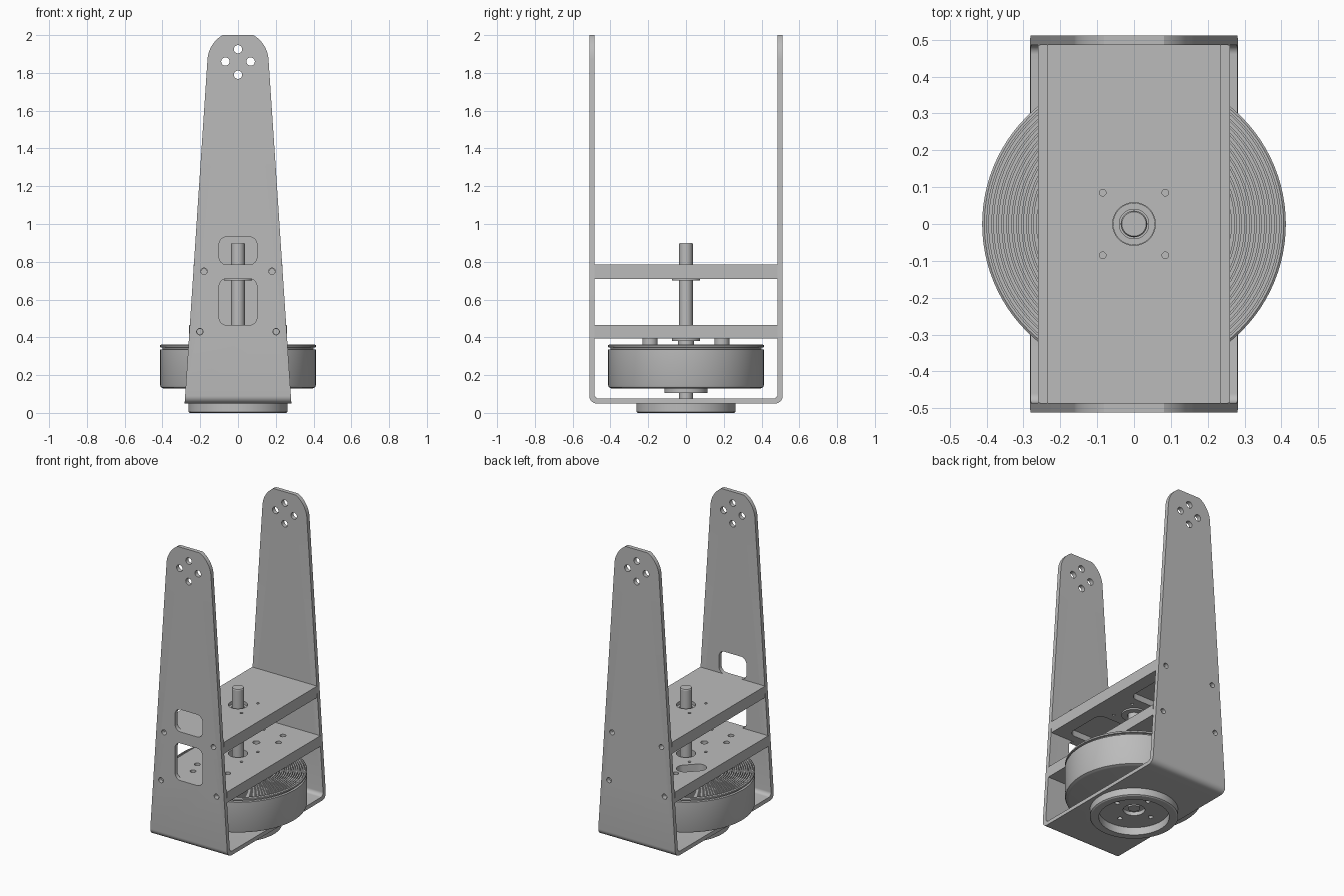
import bpy
import bmesh
import math

cube = bpy.data.objects.get("Cube")
if cube:
    bpy.data.objects.remove(cube, do_unlink=True)

grey = bpy.data.materials.new("machined grey")
grey.use_nodes = True
COLOUR = (0.5, 0.5, 0.5, 1)
grey.diffuse_color = COLOUR
grey.node_tree.nodes["Principled BSDF"].inputs["Base Color"].default_value = COLOUR


# Outline helpers
def arc(cx, cy, r, a0, a1, n):
    angles = [math.radians(a0 + (a1 - a0) * i / n) for i in range(n + 1)]
    return [(cx + r * math.cos(a), cy + r * math.sin(a)) for a in angles]


def circle(cx, cy, r, n=24):
    return arc(cx, cy, r, 0, 360, n)[:-1]


def rounded(u0, u1, v0, v1, r):
    return (arc(u1 - r, v1 - r, r, 0, 90, 8) + arc(u0 + r, v1 - r, r, 90, 180, 8)
            + arc(u0 + r, v0 + r, r, 180, 270, 8) + arc(u1 - r, v0 + r, r, 270, 360, 8))


def mirrored(u, v):
    return [(su * u, sv * v) for su in (-1, 1) for sv in (-1, 1)]


# Object helpers
def make(name, bm):
    bmesh.ops.recalc_face_normals(bm, faces=bm.faces)
    mesh = bpy.data.meshes.new(name)
    bm.to_mesh(mesh)
    bm.free()
    mesh.materials.append(grey)
    obj = bpy.data.objects.new(name, mesh)
    bpy.context.collection.objects.link(obj)
    return obj


def prisms(name, parts):
    """Each part is (outline, axis, start, end), extruded along the axis."""
    bm = bmesh.new()
    place = {"x": lambda u, v, w: (w, u, v),
             "y": lambda u, v, w: (u, w, v),
             "z": lambda u, v, w: (u, v, w)}
    for outline, axis, start, end in parts:
        rings = [[bm.verts.new(place[axis](u, v, w)) for u, v in outline] for w in (start, end)]
        for ring in rings:
            bm.faces.new(ring)
        for i in range(len(outline)):
            bm.faces.new((rings[0][i - 1], rings[0][i], rings[1][i], rings[1][i - 1]))
    return make(name, bm)


def lathe(name, profile, steps=96):
    bm = bmesh.new()
    verts = [bm.verts.new((r, 0, z)) for r, z in profile]
    edges = [bm.edges.new(pair) for pair in zip(verts, verts[1:])]
    if profile[0][0] > 0:
        edges.append(bm.edges.new((verts[-1], verts[0])))
    bmesh.ops.spin(bm, geom=verts + edges, axis=(0, 0, 1), cent=(0, 0, 0),
                   angle=math.tau, steps=steps)
    bmesh.ops.remove_doubles(bm, verts=bm.verts, dist=0.0001)
    return make(name, bm)


def boolean(obj, cutter, operation="DIFFERENCE"):
    mod = obj.modifiers.new("cut", "BOOLEAN")
    mod.operation = operation
    mod.solver = "EXACT"
    mod.object = cutter
    graph = bpy.context.evaluated_depsgraph_get()
    mesh = bpy.data.meshes.new_from_object(obj.evaluated_get(graph))
    obj.modifiers.clear()
    obj.data = mesh
    bpy.data.objects.remove(cutter, do_unlink=True)


# U-shaped bracket: folded side profile trimmed by the tapered front outline
WALL, INNER, FLOOR = 0.512, 0.485, 0.05
u_profile = ([(WALL, 2.0)] + arc(WALL - 0.04, FLOOR + 0.04, 0.04, 0, -90, 8)
             + arc(-WALL + 0.04, FLOOR + 0.04, 0.04, -90, -180, 8)
             + [(-WALL, 2.0), (-INNER, 2.0)]
             + arc(-INNER + 0.025, 0.1, 0.025, 180, 270, 8)
             + arc(INNER - 0.025, 0.1, 0.025, 270, 360, 8) + [(INNER, 2.0)])
bracket = prisms("bracket", [(u_profile, "x", -0.4, 0.4)])
taper = ([(-0.286, 0.0), (0.286, 0.0)] + arc(0, 1.86, 0.162, 4, 60, 14)
         + arc(0, 1.86, 0.162, 120, 176, 14))
taper = [(x, min(z, 2.0)) for x, z in taper]
boolean(bracket, prisms("outline_cutter", [(taper, "y", -0.6, 0.6)]), "INTERSECT")

cuts = [(circle(x, z, 0.022), "y", -0.6, 0.6)
        for x, z in ((0, 1.925), (0, 1.79), (-0.067, 1.86), (0.067, 1.86))]
cuts += [(circle(s * x, z, 0.017), "y", -0.6, 0.6)
         for s in (-1, 1) for x, z in ((0.18, 0.75), (0.202, 0.43))]
cuts += [(rounded(-0.1, 0.1, z0, z1, 0.04), "y", -0.6, -0.4)
         for z0, z1 in ((0.785, 0.932), (0.465, 0.71))]
cuts += [(circle(0, 0, 0.065, 32), "z", 0, 0.1)]
cuts += [(circle(*p, 0.015), "z", 0, 0.1) for p in ((0.13, 0), (-0.13, 0), (0, 0.13), (0, -0.13))]
boolean(bracket, prisms("bracket_cutter", cuts))


# Shelves between the walls, with end screw holes
def shelf(name, half_width, z0, z1, cuts, screw_x):
    edge = [(-half_width, -INNER), (half_width, -INNER), (half_width, INNER), (-half_width, INNER)]
    obj = prisms(name, [(edge, "z", z0, z1)])
    mid = (z0 + z1) / 2
    cuts += [(circle(s * screw_x, mid, 0.015), "y", e * 0.4, e * 0.6)
             for s in (-1, 1) for e in (-1, 1)]
    cuts += [(circle(0, 0, 0.058, 48), "z", z0 - 0.1, z1 + 0.1)]
    cuts += [(circle(x, y, 0.009), "z", z0 - 0.1, z1 + 0.1) for x, y in mirrored(0.085, 0.085)]
    boolean(obj, prisms("shelf_cutter", cuts))
    return obj


pockets = [(rounded(-0.15, 0.15, y0, y1, 0.05), "z", 0.6, 0.75)
           for y0, y1 in ((-0.43, -0.14), (0.14, 0.43))]
shelf("upper_shelf", 0.236, 0.71, 0.785, pockets, 0.18)

lower = [(circle(0, s * 0.19, 0.022), "z", 0.35, 0.5) for s in (-1, 1)]
lower += [(circle(x, y, 0.018), "z", 0.35, 0.5)
          for x, y in mirrored(0.11, 0.265) + mirrored(0.075, 0.36)]
slot = rounded(-0.09, 0.09, -0.048, 0.048, 0.047)
c = math.sqrt(0.5)
slot = [(c * (u - v) - 0.145, c * (u + v) + 0.15) for u, v in slot]
lower.append((slot, "z", 0.35, 0.5))
shelf("lower_shelf", 0.26, 0.395, 0.465, lower, 0.202)

# Spacers joining the lower shelf to the drum
for side, label in ((-1, "front"), (1, "back")):
    prisms(label + "_spacer", [(circle(0, side * 0.19, 0.04), "z", 0.345, 0.395)])

# Drum with a rim groove and a coiled band showing as concentric ridges
drum_profile = [(0, 0.128), (0.385, 0.128), (0.395, 0.13), (0.408, 0.135), (0.412, 0.145),
                (0.412, 0.335), (0.4, 0.337), (0.4, 0.346), (0.412, 0.348),
                (0.412, 0.358), (0.406, 0.363), (0.399, 0.363)]
for i in range(14):
    r = 0.399 - i * 0.0135
    drum_profile += [(r, 0.342), (r - 0.004, 0.342), (r - 0.004, 0.358), (r - 0.0135, 0.358)]
drum_profile.append((0, 0.358))
lathe("drum", drum_profile)
lathe("drum_hub", [(0, 0.105), (0.115, 0.105), (0.115, 0.13), (0, 0.13)], 48)

# Shaft, bearing and collars
lathe("shaft", [(0, 0.06), (0.036, 0.06), (0.036, 0.895), (0.033, 0.9), (0, 0.9)], 32)
lathe("upper_bearing", [(0.04, 0.7), (0.075, 0.7), (0.075, 0.712), (0.057, 0.712),
                        (0.057, 0.765), (0.04, 0.765)], 48)
lathe("lower_collar", [(0.036, 0.358), (0.042, 0.358), (0.042, 0.38), (0.075, 0.38),
                       (0.075, 0.396), (0.036, 0.396)], 48)

# Base ring under the bracket
lathe("base_ring", [(0.21, 0), (0.255, 0), (0.263, 0.005), (0.263, 0.051), (0.21, 0.051)])

# Smooth the round walls, keep edges crisp
for obj in bpy.context.scene.objects:
    obj.select_set(obj.type == "MESH")
bpy.context.view_layer.objects.active = bracket
bpy.ops.object.shade_smooth_by_angle(angle=math.radians(30))
